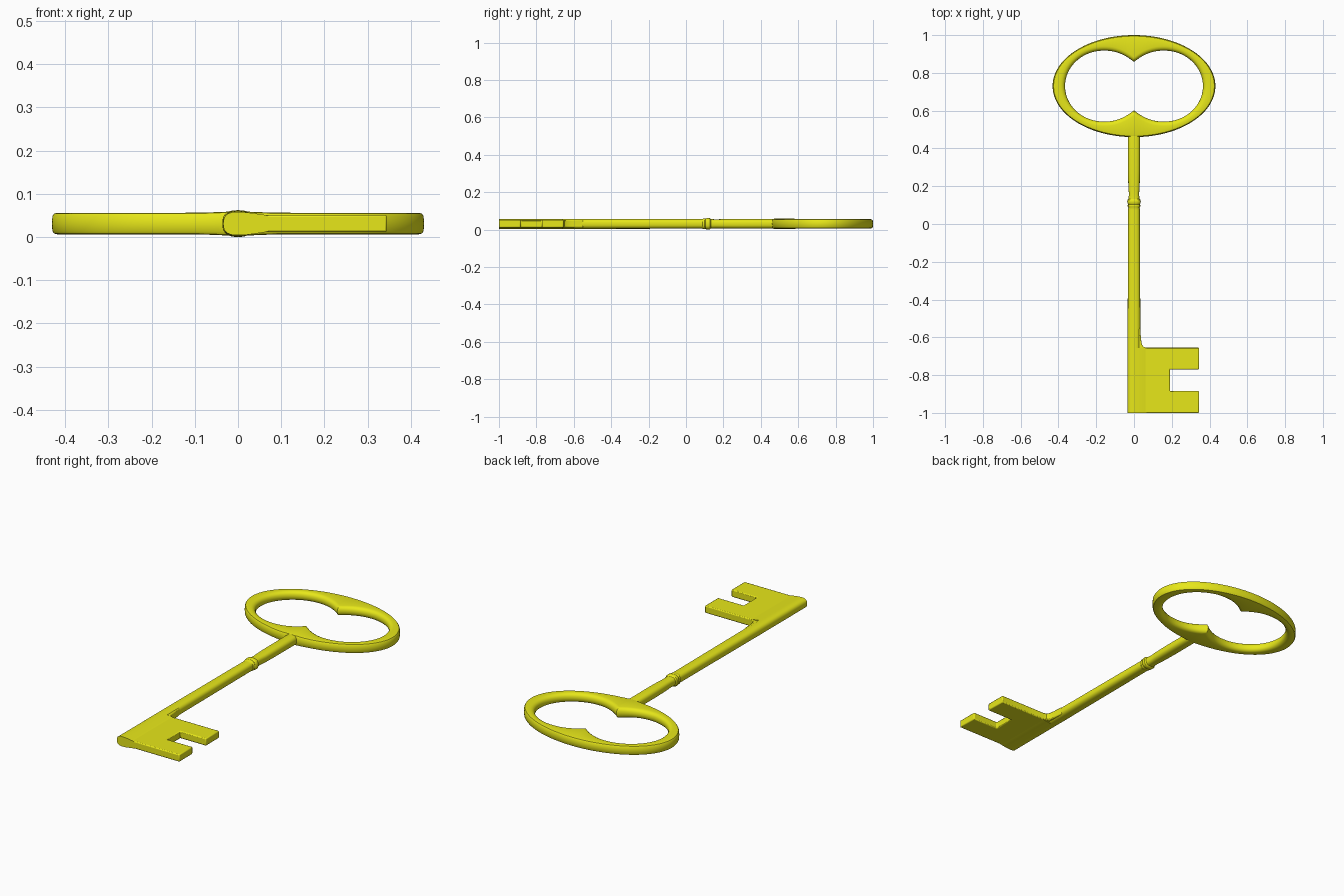
import bpy, bmesh
from math import sin, cos, pi, exp, sqrt, radians

if "Cube" in bpy.data.objects:
    bpy.data.objects.remove(bpy.data.objects["Cube"])

ZC = 0.031  # mid-plane of the key
gold = bpy.data.materials.new("yellow_metal")
gold.diffuse_color = (0.8, 0.8, 0.01, 1)
gold.use_nodes = True
gold.node_tree.nodes["Principled BSDF"].inputs["Base Color"].default_value = gold.diffuse_color


def finish(name, bm):
    bmesh.ops.recalc_face_normals(bm, faces=bm.faces)
    mesh = bpy.data.meshes.new(name)
    bm.to_mesh(mesh)
    bm.free()
    ob = bpy.data.objects.new(name, mesh)
    bpy.context.collection.objects.link(ob)
    mesh.materials.append(gold)
    bpy.ops.object.select_all(action='DESELECT')
    ob.select_set(True)
    bpy.context.view_layer.objects.active = ob
    bpy.ops.object.shade_smooth_by_angle(angle=radians(35))
    return ob


def loft(name, rings, closed):
    bm = bmesh.new()
    loops = [[bm.verts.new(p) for p in r] for r in rings]
    n = len(loops[0])
    pairs = list(zip(loops, loops[1:] + loops[:1]))
    for a, b in pairs if closed else pairs[:-1]:
        for i in range(n):
            j = (i + 1) % n
            bm.faces.new((a[i], a[j], b[j], b[i]))
    if not closed:
        bm.faces.new(loops[0])
        bm.faces.new(loops[-1])
    return finish(name, bm)


def power(v, p):
    return (1 if v >= 0 else -1) * abs(v) ** p


# Bow: oval outside, double-lobed opening with two cusps inside
def bow_ring(t):
    ox, oy = 0.431 * cos(t), 0.27 * sin(t)
    ix = 0.365 * cos(t)
    ax = abs(ix)
    if ax > 0.16:
        iy = 0.188 * sqrt(max(0, 1 - ((ax - 0.16) / 0.205) ** 2))
    else:
        iy = 0.188 - 0.06 * (1 - ax / 0.16) ** 2.2
    iy *= 1 if sin(t) >= 0 else -1
    w = sqrt((ox - ix) ** 2 + (oy - iy) ** 2)
    h = 0.025 + (0.003 * exp(-(ox / 0.06) ** 2) if sin(t) < 0 else 0)
    ring = []
    for k in range(7):      # softly rounded outer edge
        a = -pi / 2 + pi * k / 6
        ring.append((w - 0.013 + 0.013 * power(cos(a), 0.8), h * power(sin(a), 0.5)))
    for k in range(9):      # fully rounded inner edge
        a = pi / 2 + pi * k / 8
        ring.append((0.026 + 0.026 * cos(a), h * power(sin(a), 0.85)))
    return [(ix + (ox - ix) * u / w, 0.73 + iy + (oy - iy) * u / w, ZC + z)
            for u, z in ring]


N = 144
loft("bow", [bow_ring(2 * pi * i / N) for i in range(N)], True)


# Shank with a double-ringed collar: (y, half width, half height)
stations = [(-1, .034, .027), (-.6, .034, .027), (.075, .031, .026),
            (.088, .030, .026), (.092, .033, .028), (.098, .034, .029),
            (.104, .030, .027), (.110, .035, .030), (.118, .036, .031),
            (.127, .035, .030), (.133, .029, .025), (.16, .027, .024),
            (.20, .030, .025), (.28, .032, .026), (.48, .032, .026), (.50, .030, .024)]


def shank_ring(y, w, h):
    return [(w * power(cos(a), 0.75), y, ZC + h * power(sin(a), 0.75))
            for a in (2 * pi * k / 28 for k in range(28))]


loft("shank", [shank_ring(*s) for s in stations], False)

# Notched bit, with a small fillet where it meets the shank
outline = [(0, -1), (.345, -1), (.345, -.885), (.19, -.885), (.19, -.77),
           (.345, -.77), (.345, -.655), (.065, -.655), (.050, -.650),
           (.042, -.638), (.037, -.61), (.033, -.55), (0, -.55)]
bm = bmesh.new()
face = bm.faces.new([bm.verts.new((x, y, ZC - 0.02)) for x, y in outline])
ext = bmesh.ops.extrude_face_region(bm, geom=[face])
for v in ext["geom"]:
    if isinstance(v, bmesh.types.BMVert):
        v.co.z = ZC + 0.02
bit = finish("bit", bm)
bev = bit.modifiers.new("soft_edges", 'BEVEL')
bev.width = 0.005
bev.segments = 2
bev.limit_method = 'ANGLE'
bev.angle_limit = radians(40)

# Sloped web blending the bit into the shank
web = [(0, .027), (.02, .026), (.035, .024), (.06, .0205), (.07, .018)]
section = web + [(x, -z) for x, z in reversed(web)]
loft("bit_web", [[(x, y, ZC + z) for x, z in section] for y in (-1, -.657)], False)
